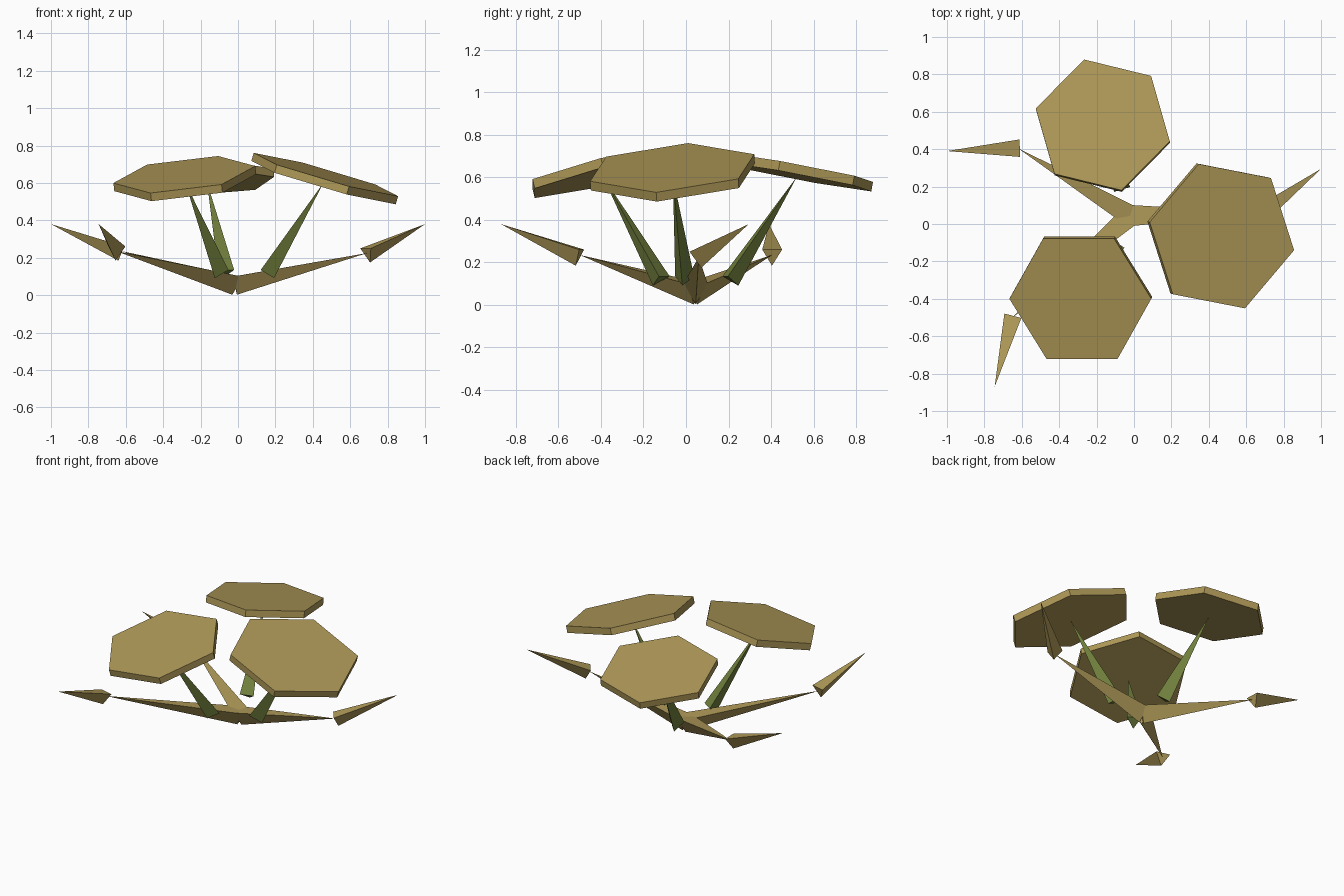
import bpy, bmesh, math
from mathutils import Vector

if "Cube" in bpy.data.objects:
    bpy.data.objects.remove(bpy.data.objects["Cube"])


def material(name, rgb):
    m = bpy.data.materials.new(name)
    m.diffuse_color = (*rgb, 1.0)
    m.use_nodes = True
    m.node_tree.nodes["Principled BSDF"].inputs["Base Color"].default_value = m.diffuse_color
    return m


TAN = material("tan", (0.43, 0.32, 0.098))
GREEN = material("moss_green", (0.165, 0.215, 0.047))


def finish(bm, name, mat):
    bmesh.ops.recalc_face_normals(bm, faces=bm.faces)
    mesh = bpy.data.meshes.new(name)
    bm.to_mesh(mesh)
    bm.free()
    mesh.materials.append(mat)
    bpy.context.collection.objects.link(bpy.data.objects.new(name, mesh))


def ring(bm, center, u, v, radius, sides):
    return [bm.verts.new(center + radius * (math.cos(t) * u + math.sin(t) * v))
            for t in (2 * math.pi * i / sides for i in range(sides))]


def spike(name, base, tip, radius, mat):
    """Three-sided cone with a flat side up and a ridge below."""
    base, tip = Vector(base), Vector(tip)
    axis = (tip - base).normalized()
    down = Vector((0, 0, -1))
    down = (down - down.dot(axis) * axis).normalized()
    bm = bmesh.new()
    vs = ring(bm, base, down, axis.cross(down), radius, 3)
    top = bm.verts.new(tip)
    bm.faces.new(vs)
    for i in range(3):
        bm.faces.new((vs[i], vs[(i + 1) % 3], top))
    finish(bm, name, mat)


def hex_leaf(name, center, slope, corner, radius, thickness=0.045):
    """Tilted hexagonal slab; returns the centre of its underside."""
    center = Vector(center)
    gx, gy = slope
    normal = Vector((-gx, -gy, 1)).normalized()
    u = Vector((corner[0], corner[1], gx * corner[0] + gy * corner[1])).normalized()
    v = normal.cross(u)
    under = center - normal * thickness
    bm = bmesh.new()
    a = ring(bm, center, u, v, radius, 6)
    b = ring(bm, under, u, v, radius, 6)
    bm.faces.new(a)
    bm.faces.new(b[::-1])
    for i in range(6):
        j = (i + 1) % 6
        bm.faces.new((a[i], b[i], b[j], a[j]))
    finish(bm, name, TAN)
    return under


# Hexagonal leaves on tapering stems: side, centre, slope, corner, radius, stem base
leaves = [
    ("right", (0.47, -0.065, 0.645), (-0.286, 0.073), (0.385, -0.075), 0.41, (0.15, -0.01, 0.12)),
    ("back", (-0.167, 0.53, 0.647), (0.037, -0.187), (-0.10, 0.35), 0.37, (-0.07, 0.205, 0.12)),
    ("front", (-0.287, -0.40, 0.645), (0.12, 0.24), (0.378, 0.0), 0.382, (-0.10, -0.12, 0.12)),
]
for side, center, slope, corner, radius, foot in leaves:
    under = hex_leaf(side + "_leaf", center, slope, corner, radius)
    spike(side + "_stem", foot, under, 0.052, GREEN)

# Branches spreading from the hub, each ending in a thorn
HUB = (-0.02, 0.045, 0.067)
branches = [
    ("right", (0.69, 0.06, 0.225), (1.0, 0.295, 0.38)),
    ("left", (-0.62, 0.405, 0.235), (-1.0, 0.39, 0.38)),
    ("front", (-0.65, -0.50, 0.235), (-0.745, -0.87, 0.38)),
]
for side, joint, tip in branches:
    spike(side + "_branch", HUB, joint, 0.066, TAN)
    spike(side + "_thorn", joint, tip, 0.054, TAN)
